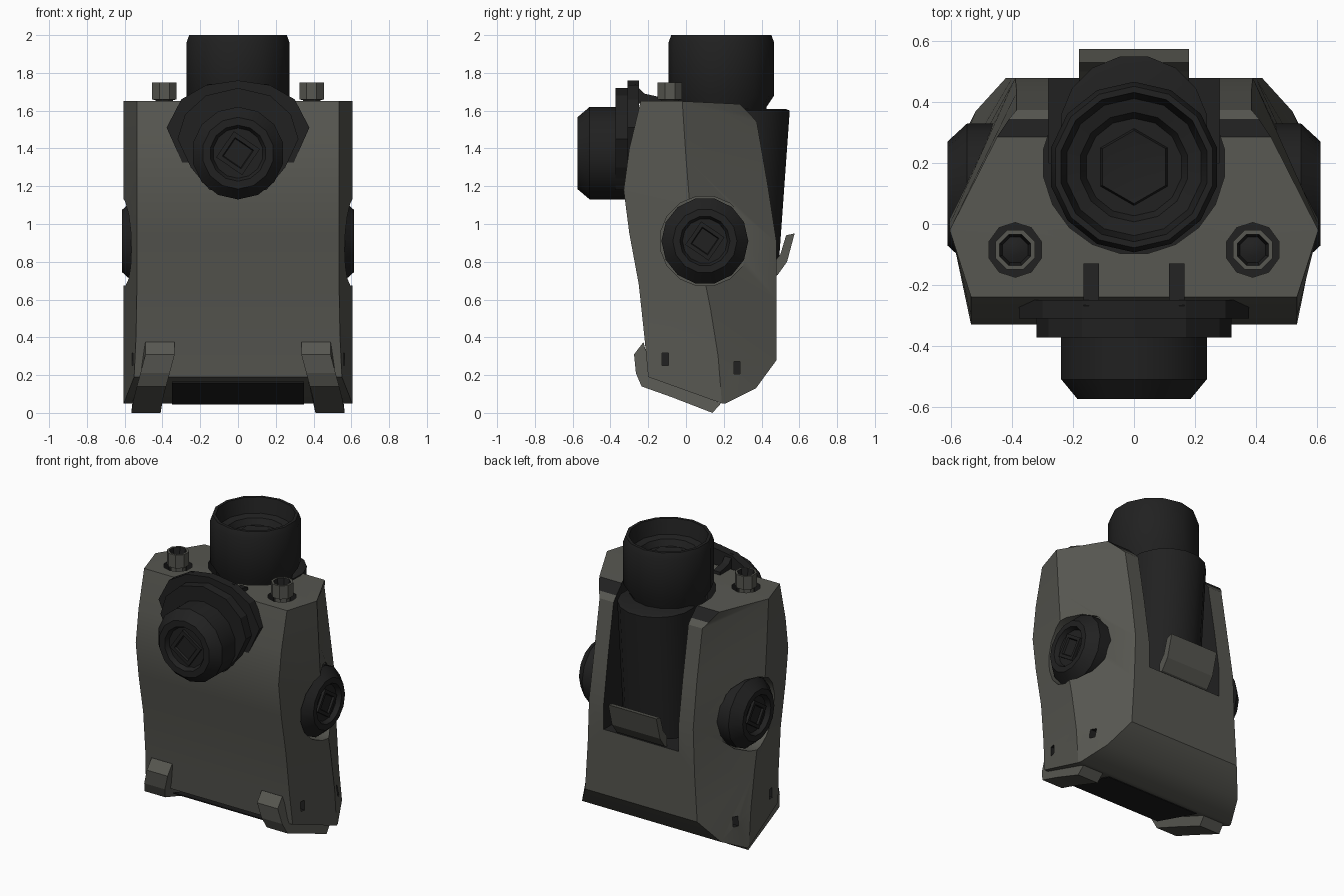
import bpy, bmesh, math
from mathutils import Matrix, Vector

if "Cube" in bpy.data.objects:
    bpy.data.objects.remove(bpy.data.objects["Cube"])


def material(name, c):
    m = bpy.data.materials.new(name)
    m.diffuse_color = (*c, 1)
    m.use_nodes = True
    m.node_tree.nodes["Principled BSDF"].inputs["Base Color"].default_value = m.diffuse_color
    return m


GREY = material("olive grey metal", (0.095, 0.095, 0.082))
DARK = material("charcoal black", (0.015, 0.015, 0.015))
MATS = [GREY, DARK]


def make(name, verts, faces, mat=0, smooth=30, dark_faces=()):
    me = bpy.data.meshes.new(name)
    me.from_pydata([tuple(v) for v in verts], [], faces)
    for m in MATS:
        me.materials.append(m)
    for p in me.polygons:
        p.material_index = 1 if p.index in dark_faces else mat
    bm = bmesh.new()
    bm.from_mesh(me)
    bmesh.ops.recalc_face_normals(bm, faces=bm.faces)
    bm.to_mesh(me)
    bm.free()
    ob = bpy.data.objects.new(name, me)
    bpy.context.collection.objects.link(ob)
    if smooth:
        soften(ob, smooth)
    return ob


def soften(ob, deg):
    bpy.ops.object.select_all(action='DESELECT')
    ob.select_set(True)
    bpy.context.view_layer.objects.active = ob
    bpy.ops.object.shade_smooth_by_angle(angle=math.radians(deg))


def lathe(name, prof, n, mat4=Matrix(), mat=1, dark_from=None, turn=0.5):
    """Spin (radius, height) points about local z, closing both ends."""
    vs = [mat4 @ Vector((r * math.cos(math.tau * (i + turn) / n),
                         r * math.sin(math.tau * (i + turn) / n), h))
          for r, h in prof for i in range(n)]
    fs = [(k * n + i, k * n + (i + 1) % n, (k + 1) * n + (i + 1) % n, (k + 1) * n + i)
          for k in range(len(prof) - 1) for i in range(n)]
    dark = range(dark_from * n, len(fs)) if dark_from is not None else []
    last = (len(prof) - 1) * n
    fs += [tuple(range(n)), tuple(range(last, last + n))]
    dark = list(dark) + ([len(fs) - 1] if dark_from is not None else [])
    return make(name, vs, fs, mat, 35, dark)


def slab(name, pts, a, b, place, mat=0):
    """Extrude a 2D outline between a and b; place(u, v, w) maps to 3D."""
    n = len(pts)
    vs = [place(u, v, w) for w in (a, b) for u, v in pts]
    fs = [(i, (i + 1) % n, n + (i + 1) % n, n + i) for i in range(n)]
    fs += [tuple(range(n)), tuple(range(n, 2 * n))]
    return make(name, vs, fs, mat, 0)


def box(name, lo, hi, mat=0):
    (x0, y0, z0), (x1, y1, z1) = lo, hi
    return slab(name, [(x0, y0), (x1, y0), (x1, y1), (x0, y1)], z0, z1,
                lambda u, v, w: (u, v, w), mat)


def cut(target, tool):
    m = target.modifiers.new("cut", 'BOOLEAN')
    m.operation, m.solver, m.object = 'DIFFERENCE', 'EXACT', tool
    bpy.context.view_layer.objects.active = target
    bpy.ops.object.modifier_apply(modifier=m.name)
    bpy.data.objects.remove(tool, do_unlink=True)


# Body: rows of front edge, side crease and back edge, each (x, y, z)
rows = [
    ((.55, -.20, .19), (.605, .19, .05), (.60, .21, .05)),
    ((.54, -.22, .40), (.605, .17, .30), (.52, .37, .13)),
    ((.535, -.25, .68), (.605, .13, .55), (.42, .48, .28)),
    ((.535, -.30, .95), (.605, .07, .85), (.40, .48, .60)),
    ((.535, -.33, 1.18), (.605, .02, 1.10), (.39, .48, .90)),
    ((.535, -.30, 1.40), (.605, .00, 1.35), (.385, .434, 1.20)),
    ((.535, -.24, 1.65), (.605, -.02, 1.65), (.385, .375, 1.54)),
]
flip = lambda p: (-p[0], p[1], p[2])
V, F = [], []
for f, c, b in rows:
    V += [f, c, b, flip(b), flip(c), flip(f)]
for k in range(len(rows) - 1):
    F += [(6 * k + i, 6 * k + (i + 1) % 6, 6 * k + 6 + (i + 1) % 6, 6 * k + 6 + i)
          for i in range(6)]
F += [(0, 1, 4, 5), (1, 2, 3, 4)]
t, e = 36, len(V)
s1, s2 = (.45, .285, 1.635), (.41, .345, 1.575)
V += [s1, s2, flip(s2), flip(s1)]
F += [(t, t + 1, t + 4, t + 5), (t + 1, e, e + 3, t + 4), (e, e + 1, e + 2, e + 3),
      (e + 1, t + 2, t + 3, e + 2), (t + 1, t + 2, e + 1, e),
      (t + 4, e + 3, e + 2, t + 3)]
body = make("body_shell", V, F, 0, 0, [len(F) - 4])

AT = Matrix.Translation
# Rear channel, round well, knob pockets, slots, screw pockets
cut(body, box("channel_cutter", (-.28, .2, .72), (.28, 1, 3), 1))
cut(body, lathe("well_cutter", [(.3, .73), (.3, 3)], 20, AT((0, .2, 0))))
for s in (1, -1):
    side = AT((0, .1, .91)) @ Matrix.Rotation(s * math.pi / 2, 4, 'Y')
    cut(body, lathe("pocket_cutter", [(.24, .48), (.24, .9)], 16, side, 0))
    cut(body, lathe("screw_cutter", [(.09, 1.58), (.09, 2)], 10, AT((s * .39, -.085, 0))))
    for y, z in ((-.11, .285), (.27, .24)):
        x0, x1 = sorted((s * .5, s * .8))
        cut(body, box("slot_cutter", (x0, y - .017, z - .033), (x1, y + .017, z + .033), 1))
soften(body, 28)

# Dark opening on the sloping underside
slab("bottom_opening", [(-.195, .165), (.18, .05), (.18, .045), (-.195, .158)],
     -.35, .35, lambda u, v, w: (w, u, v), 1)

# Vertical eyepiece tube with stepped recess
lathe("eyepiece_tube", [(.23, 1.3), (.24, 1.62), (.28, 1.68), (.28, 1.96), (.265, 2.0),
                        (.245, 2.0), (.225, 1.90), (.18, 1.89), (.16, 1.85)],
      14, AT((0, .187, 0)))
lathe("eyepiece_lens", [(.13, 1.84), (.12, 1.87), (.09, 1.865)], 6, AT((0, .187, 0)))

# Tilted round holder in the rear channel
lean = Matrix(((1, 0, 0, 0), (0, 1, .06, .213), (0, 0, 1, 0), (0, 0, 0, 1)))
lathe("rear_holder", [(.235, .75), (.245, 1.6), (.22, 1.61)], 16, lean)

# Rear clip lip
slab("rear_clip", [(.575, .95), (.53, .94), (.50, .84), (.46, .79), (.46, .72),
                   (.485, .73), (.535, .80)], -.18, .18, lambda u, v, w: (w, u, v))


# Knobs: bevelled drum with a recess and a stepped diamond inside
def knob(name, frame, r, base, top, face):
    lathe(name + "_drum", [(r, base), (r, top - .065), (face, top), (face * .78, top),
                           (face * .7, top - .03)], 14, frame)
    q = face * .62
    lathe(name + "_diamond", [(q, top - .04), (q, top - .012), (q * .72, top - .012),
                              (q * .66, top - .025)], 4, frame, turn=.12)


knob("front_knob", AT((0, 0, 1.375)) @ Matrix.Rotation(math.pi / 2, 4, 'X'),
     .245, .28, .575, .19)
for s, n in ((1, "right"), (-1, "left")):
    knob(n + "_side_knob", AT((0, .1, .91)) @ Matrix.Rotation(s * math.pi / 2, 4, 'Y'),
         .23, .38, .613, .17)

# Flanges behind the front knob
sym = lambda pts: pts + [(-u, v) for u, v in reversed(pts) if u]
front = lambda u, v, w: (u, w, v)
slab("front_flange", sym([(0, 1.72), (.17, 1.68), (.28, 1.58), (.32, 1.45), (.25, 1.30),
                          (.15, 1.18)]), -.372, -.31, front, 1)
slab("back_flange", sym([(0, 1.76), (.17, 1.735), (.30, 1.66), (.378, 1.51), (.25, 1.225),
                         (.22, 1.31)]), -.31, -.25, front, 1)

for s, n in ((1, "right"), (-1, "left")):
    # Flange tie bars
    slab(n + "_tie_bar", [(-.27, 1.74), (-.22, 1.69), (-.13, 1.67), (-.13, 1.63), (-.27, 1.64)],
         s * .115, s * .165, lambda u, v, w: (w, u, v), 1)
    # Top screws with dark sockets
    lathe(n + "_top_screw", [(.05, 1.57), (.05, 1.655), (.07, 1.66), (.07, 1.75), (.055, 1.75),
                             (.045, 1.70), (.02, 1.71)], 8,
          AT((s * .39, -.085, 0)), 0, 4)
    # Feet wrapping under the front edge, splayed outward to the rear
    slab(n + "_foot", [(-.225, .375), (-.275, .31), (-.265, .21), (-.235, .14), (-.08, .085),
                       (.14, 0), (.185, .05), (-.18, .2)], .335, .49,
         lambda u, v, w: (s * (w + .075 * min(1, max(0, (.31 - v) / .28))), u, v))
